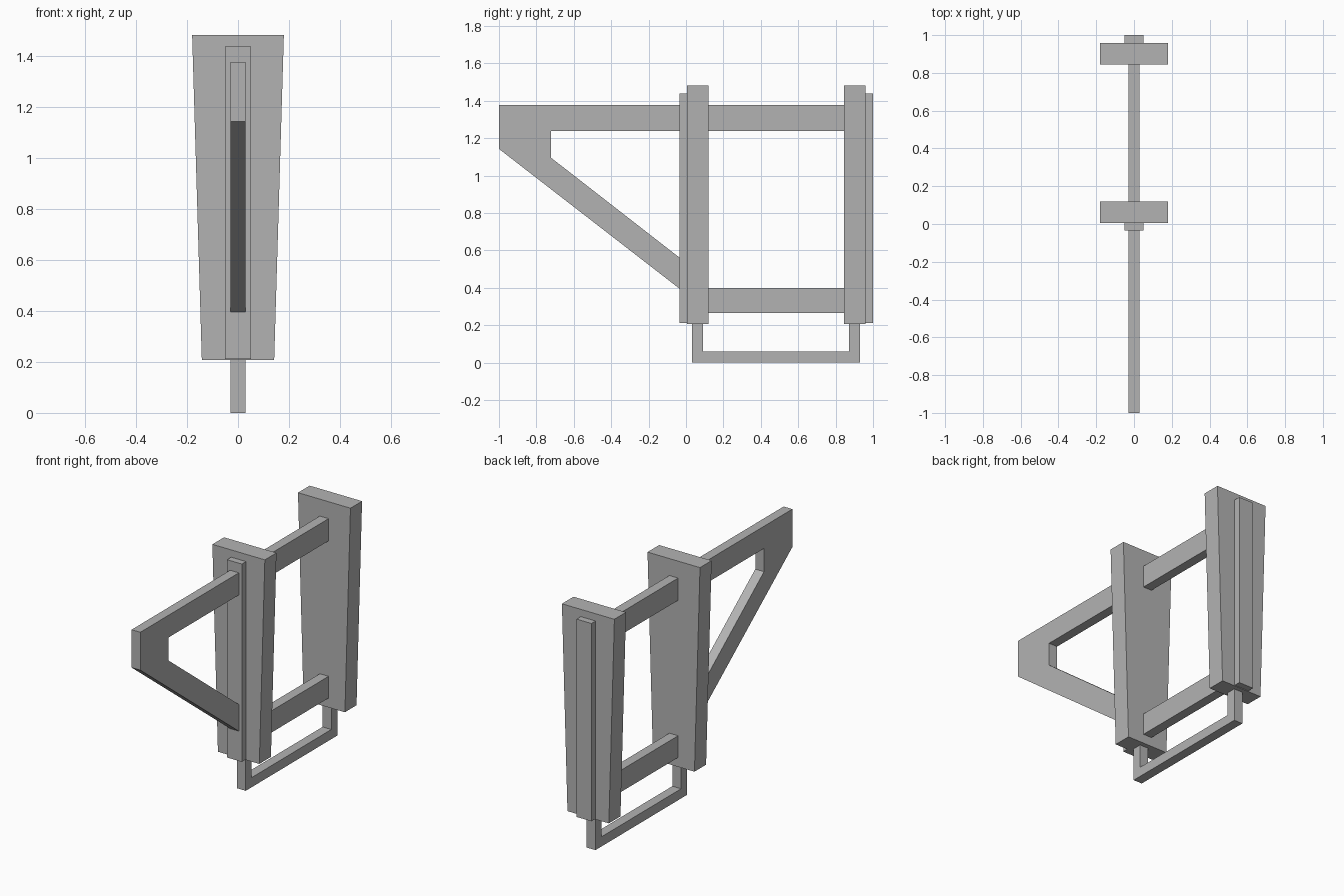
import bpy, bmesh

if "Cube" in bpy.data.objects:
    bpy.data.objects.remove(bpy.data.objects["Cube"])

grey = bpy.data.materials.new("plain_grey")
grey.diffuse_color = (0.45, 0.45, 0.45, 1)
grey.use_nodes = True
grey.node_tree.nodes["Principled BSDF"].inputs["Base Color"].default_value = grey.diffuse_color


def prism(name, outline, axis, lo, hi):
    """Extrude a 2D outline: axis 'x' takes (y, z) points, axis 'y' takes (x, z)."""
    bm = bmesh.new()
    at = (lambda a, b: (lo, a, b)) if axis == 'x' else (lambda a, b: (a, lo, b))
    face = bm.faces.new([bm.verts.new(at(a, b)) for a, b in outline])
    ext = bmesh.ops.extrude_face_region(bm, geom=[face])
    step = (hi - lo, 0, 0) if axis == 'x' else (0, hi - lo, 0)
    bmesh.ops.translate(bm, vec=step,
                        verts=[v for v in ext["geom"] if isinstance(v, bmesh.types.BMVert)])
    bmesh.ops.recalc_face_normals(bm, faces=bm.faces)
    me = bpy.data.meshes.new(name)
    bm.to_mesh(me)
    bm.free()
    me.materials.append(grey)
    ob = bpy.data.objects.new(name, me)
    bpy.context.collection.objects.link(ob)
    return ob


def rect(a0, a1, b0, b1):
    return [(a0, b0), (a1, b0), (a1, b1), (a0, b1)]


T = 0.03  # half thickness of all bars

# Tapered boards with a narrow strip on each outer face
board = [(-0.142, 0.207), (0.142, 0.207), (0.18, 1.483), (-0.18, 1.483)]
strip = rect(-0.051, 0.051, 0.211, 1.438)
for side, b0, b1, s0, s1 in (("front", 0.006, 0.12, -0.035, 0.006),
                             ("back", 0.845, 0.959, 0.959, 1.0)):
    prism(side + "_board", board, 'y', b0, b1)
    prism(side + "_strip", strip, 'y', s0, s1)

# Rails joining the boards
prism("upper_rail", rect(0.12, 0.845, 1.24, 1.378), 'x', -T, T)
prism("lower_rail", rect(0.12, 0.845, 0.265, 0.4), 'x', -T, T)

# Angled bracket reaching forward
prism("front_bracket", [(-0.035, 1.378), (-1, 1.378), (-1, 1.143), (-0.035, 0.396),
                        (-0.035, 0.562), (-0.722, 1.096), (-0.722, 1.24),
                        (-0.035, 1.24)], 'x', -T, T)

# U-shaped foot loop under the boards
prism("foot_loop", [(0.033, 0.207), (0.033, 0), (0.93, 0), (0.93, 0.207),
                    (0.872, 0.207), (0.872, 0.06), (0.091, 0.06),
                    (0.091, 0.207)], 'x', -T, T)
